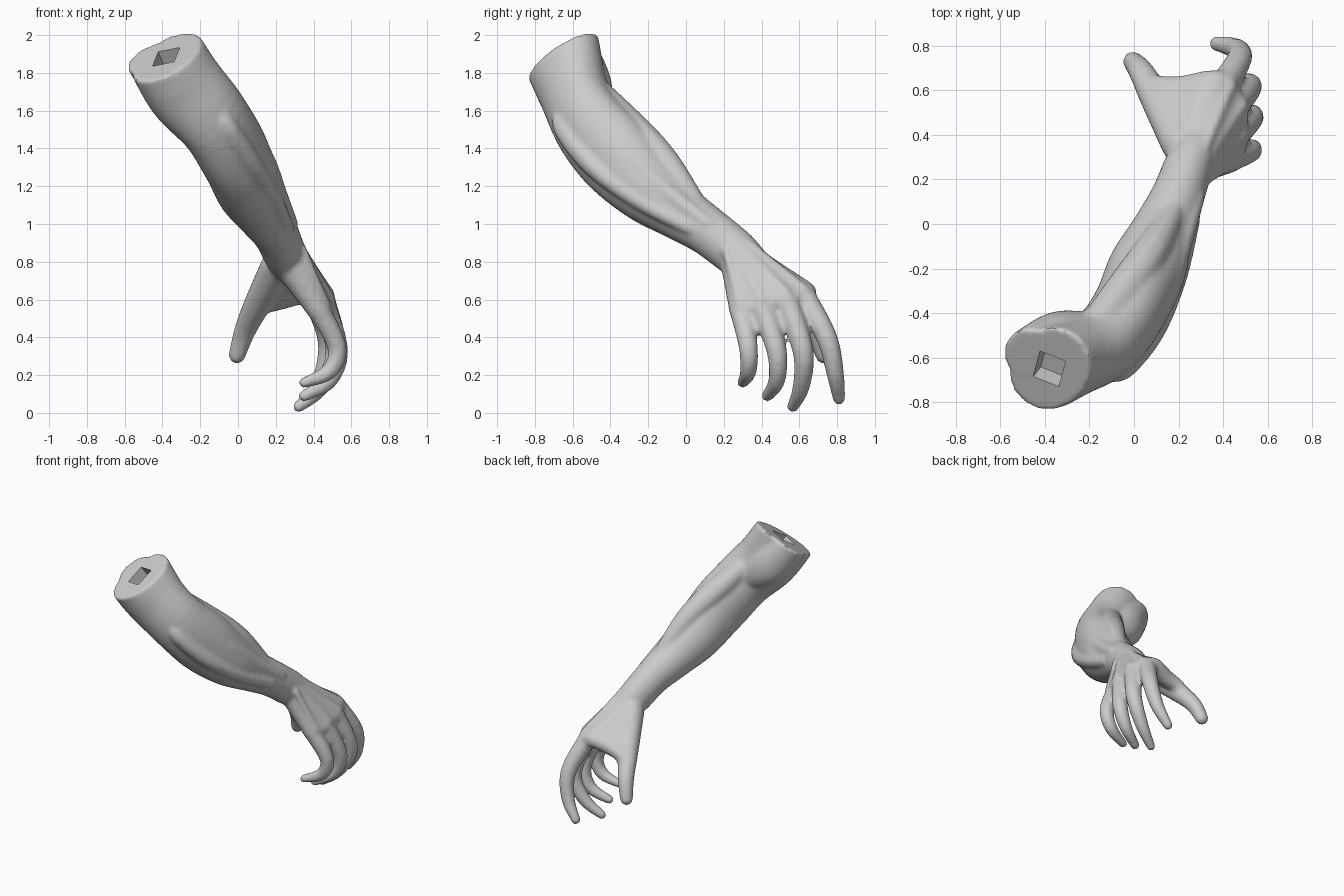
import bpy, bmesh, math
from mathutils import Vector, Matrix

if "Cube" in bpy.data.objects:
    bpy.data.objects.remove(bpy.data.objects["Cube"])

skin = bpy.data.materials.new("plain_grey")
skin.diffuse_color = (0.6, 0.6, 0.6, 1)
skin.use_nodes = True
skin.node_tree.nodes["Principled BSDF"].inputs["Base Color"].default_value = skin.diffuse_color
bm = bmesh.new()

# Evenly spread points on a unit ball
BALL = []
for i in range(60):
    h = 1 - (2 * i + 1) / 60
    a, w = i * 2.39996, math.sqrt(1 - h * h)
    BALL.append(Vector((w * math.cos(a), w * math.sin(a), h)))


def spline(rows, steps):
    """Catmull-Rom through rows of numbers."""
    out = []
    for i in range(len(rows) - 1):
        p = [rows[max(0, min(len(rows) - 1, i + k))] for k in (-1, 0, 1, 2)]
        for s in range(steps):
            t = s / steps
            out.append([0.5 * (2 * b + (c - a) * t + (2 * a - 5 * b + 4 * c - d) * t * t
                               + (3 * b - a - 3 * c + d) * t ** 3) for a, b, c, d in zip(*p)])
    return out + [list(rows[-1])]


def mix(a, b, t, r):
    """Ball of radius r between two balls."""
    return (*Vector(a[:3]).lerp(Vector(b[:3]), t), r)


def hull(balls):
    """Convex skin around balls (x, y, z, radius)."""
    tmp = bmesh.new()
    for x, y, z, r in balls:
        for p in BALL:
            tmp.verts.new(Vector((x, y, z)) + p * r)
    bmesh.ops.convex_hull(tmp, input=tmp.verts[:])
    copies = {}
    for f in tmp.faces:
        for v in f.verts:
            if v not in copies:
                copies[v] = bm.verts.new(v.co)
        bm.faces.new([copies[v] for v in f.verts])
    copies.clear()
    tmp.free()


def limb(balls, steps=4, root=()):
    """Rounded chain of tapering segments, each optionally webbed to a root ball."""
    pts = spline(balls, steps)
    for a, b in zip(pts, pts[1:]):
        hull([a, b, *root])


def loft(rows, first_dir, n=32):
    """Elliptical rings (x, y, z, side radius, top radius), flat at both ends."""
    pts = spline(rows, 5)
    rings = []
    for i, p in enumerate(pts):
        c = Vector(p[:3])
        d = Vector(pts[min(i + 1, len(pts) - 1)][:3]) - Vector(pts[max(i - 1, 0)][:3])
        d = d.normalized().lerp(first_dir, max(0, 1 - i / 5)).normalized()
        u = d.cross(Vector((0, 0, 1))).normalized()
        v = u.cross(d)
        rings.append([bm.verts.new(c + u * p[3] * math.cos(a) + v * p[4] * math.sin(a))
                      for a in (math.tau * k / n for k in range(n))])
    for r, s in zip(rings, rings[1:]):
        for k in range(n):
            bm.faces.new((r[k], r[(k + 1) % n], s[(k + 1) % n], s[k]))
    bm.faces.new(rings[0])
    bm.faces.new(rings[-1])


# Upper arm, elbow, forearm and wrist
cap = Vector((-0.38, -0.65, 1.885))
axis = Vector((0.35, 0.45, -0.82)).normalized()
loft([(*cap, 0.18, 0.23), (-0.275, -0.60, 1.715, 0.175, 0.22),
      (-0.13, -0.53, 1.55, 0.17, 0.21), (-0.02, -0.38, 1.37, 0.17, 0.22),
      (0.06, -0.20, 1.19, 0.175, 0.19), (0.13, -0.03, 1.06, 0.14, 0.15),
      (0.195, 0.12, 0.96, 0.12, 0.13), (0.245, 0.26, 0.85, 0.11, 0.125),
      (0.28, 0.34, 0.78, 0.10, 0.11)], axis)

# Inner upper arm muscle, forming a second lobe of the cut end
loft([(-0.485, -0.575, 1.883, 0.10, 0.13), (-0.35, -0.505, 1.72, 0.11, 0.14),
      (-0.23, -0.47, 1.62, 0.08, 0.10), (-0.15, -0.45, 1.54, 0.04, 0.05)], axis)

# Forearm muscles and elbow bone
limb([(-0.20, -0.50, 1.72, 0.08), (-0.03, -0.28, 1.50, 0.09),
      (0.08, -0.12, 1.34, 0.08), (0.17, 0.04, 1.13, 0.055)])
limb([(-0.12, -0.64, 1.60, 0.06), (-0.05, -0.64, 1.50, 0.06),
      (0.08, -0.48, 1.30, 0.06), (0.19, -0.24, 1.12, 0.05), (0.26, 0.02, 0.98, 0.04)])
limb([(0.0, -0.5, 1.52, 0.07), (0.125, -0.30, 1.34, 0.07), (0.21, -0.08, 1.15, 0.055),
      (0.28, 0.12, 1.0, 0.04)])
limb([(-0.13, -0.46, 1.47, 0.07), (-0.075, -0.33, 1.29, 0.10),
      (0.0, -0.17, 1.14, 0.08), (0.10, 0.0, 1.0, 0.06)])

# Fingers: knuckle, two joints, tip
index = [(0.40, 0.62, 0.62, 0.066), (0.475, 0.745, 0.40, 0.057),
         (0.45, 0.79, 0.21, 0.048), (0.37, 0.81, 0.075, 0.034)]
middle = [(0.45, 0.53, 0.60, 0.066), (0.52, 0.62, 0.33, 0.057),
          (0.44, 0.61, 0.14, 0.047), (0.32, 0.565, 0.032, 0.032)]
ring = [(0.455, 0.40, 0.57, 0.064), (0.53, 0.48, 0.33, 0.055),
        (0.48, 0.48, 0.17, 0.046), (0.35, 0.43, 0.09, 0.032)]
pinky = [(0.43, 0.29, 0.54, 0.06), (0.525, 0.33, 0.35, 0.052),
         (0.485, 0.33, 0.22, 0.045), (0.35, 0.30, 0.16, 0.03)]
fingers = (index, middle, ring, pinky)
for f in fingers:
    limb(f)

# Skin between the fingers
for f, g in zip(fingers, fingers[1:]):
    hull([mix(f[0], f[1], t, 0.035) for t in (0, 0.5)] + [mix(g[0], g[1], t, 0.035) for t in (0, 0.5)])

# Thumb
limb([(0.21, 0.36, 0.78, 0.09), (0.10, 0.56, 0.57, 0.072),
      (0.035, 0.68, 0.43, 0.058), (-0.005, 0.73, 0.305, 0.046)])

# Palm, and the curved web between thumb and index finger
wrist = (0.265, 0.28, 0.83, 0.105)
hull([wrist] + [(*f[0][:3], 0.062) for f in fingers])
limb([(0.06, 0.64, 0.49, 0.045), (0.12, 0.615, 0.565, 0.052), (0.22, 0.61, 0.60, 0.058),
      (0.34, 0.63, 0.635, 0.062), (0.40, 0.63, 0.62, 0.06)], root=[(0.25, 0.35, 0.80, 0.08)])

# Tendons on the back of the hand, riding on the palm
for k, f in enumerate(fingers):
    start = Vector((0.315 + 0.01 * k, 0.33 - 0.04 * k, 0.90 - 0.012 * k))
    end = Vector(f[0][:3]) + Vector((0.028, 0.0, 0.028))
    limb([(*start.lerp(end, t), r) for t, r in ((0, 0.022), (0.5, 0.026), (1, 0.036))])

bmesh.ops.recalc_face_normals(bm, faces=bm.faces[:])
mesh = bpy.data.meshes.new("arm_and_hand")
bm.to_mesh(mesh)
bm.free()
arm = bpy.data.objects.new("arm_and_hand", mesh)
bpy.context.collection.objects.link(arm)
mesh.materials.append(skin)

# Square mounting socket in the cut end
bpy.ops.mesh.primitive_cube_add(size=1)
cutter = bpy.context.object
cutter.name = "socket_cutter"
cutter.hide_render = True
side = Vector((0.95, -0.25, 0))
side = (side - axis * side.dot(axis)).normalized()
rot = Matrix((side, axis.cross(side), axis)).transposed().to_4x4()
cutter.matrix_world = Matrix.Translation(cap) @ rot @ Matrix.Diagonal((0.125, 0.14, 0.19, 1))
cutter.data.materials.append(skin)

# Fuse everything into one soft skin, then cut the socket
fuse = arm.modifiers.new("fuse", "REMESH")
fuse.mode = "VOXEL"
fuse.voxel_size = 0.012
soft = arm.modifiers.new("soften", "SMOOTH")
soft.factor = 0.5
soft.iterations = 9
cut = arm.modifiers.new("socket", "BOOLEAN")
cut.operation = "DIFFERENCE"
cut.solver = "EXACT"
cut.object = cutter
bpy.context.view_layer.update()
bpy.ops.object.select_all(action="DESELECT")
bpy.context.view_layer.objects.active = arm
arm.select_set(True)
for m in ("fuse", "soften", "socket"):
    bpy.ops.object.modifier_apply(modifier=m)
bpy.data.objects.remove(cutter)
bpy.ops.object.shade_smooth_by_angle(angle=math.radians(40))
